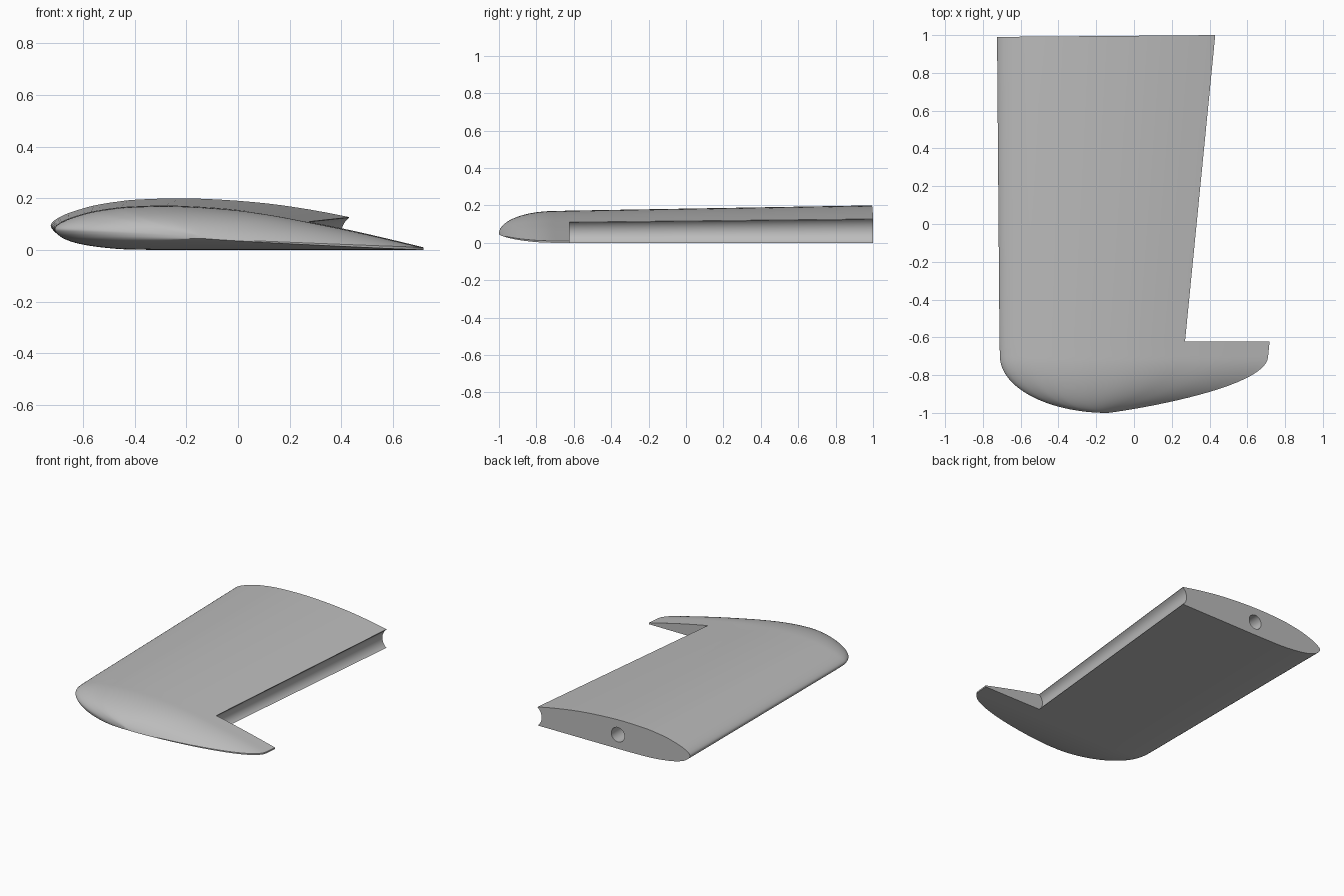
import bpy, bmesh, math

if "Cube" in bpy.data.objects:
    bpy.data.objects.remove(bpy.data.objects["Cube"])

grey = bpy.data.materials.new("plain grey")
grey.diffuse_color = (0.5, 0.5, 0.5, 1)
grey.use_nodes = True
grey.node_tree.nodes["Principled BSDF"].inputs["Base Color"].default_value = grey.diffuse_color


def loft(name, rings):
    """Skin a list of equal-length closed rings and cap both ends."""
    bm = bmesh.new()
    loops = [[bm.verts.new(p) for p in ring] for ring in rings]
    n = len(rings[0])
    for a, b in zip(loops, loops[1:]):
        for i in range(n):
            j = (i + 1) % n
            bm.faces.new((a[i], a[j], b[j], b[i]))
    bm.faces.new(loops[0])
    bm.faces.new(loops[-1])
    bmesh.ops.recalc_face_normals(bm, faces=bm.faces)
    mesh = bpy.data.meshes.new(name)
    bm.to_mesh(mesh)
    bm.free()
    mesh.materials.append(grey)
    obj = bpy.data.objects.new(name, mesh)
    bpy.context.collection.objects.link(obj)
    return obj


def refine(pts, steps=3):
    """Catmull-Rom refinement of an open profile."""
    out = []
    ext = [pts[0]] + pts + [pts[-1]]
    for p0, p1, p2, p3 in zip(ext, ext[1:], ext[2:], ext[3:]):
        for s in range(steps):
            t = s / steps
            out.append(tuple(0.5 * (2 * b + (c - a) * t + (2 * a - 5 * b + 4 * c - d) * t * t
                                    + (3 * b - a - 3 * c + d) * t ** 3)
                             for a, b, c, d in zip(p0, p1, p2, p3)))
    return out + [pts[-1]]


# Flat-bottomed aerofoil: chord fraction, thickness fraction
curved = [(1, .06), (.9, .26), (.8, .45), (.7, .62), (.6, .78), (.5, .9), (.4, .97),
          (.3, 1), (.2, .975), (.15, .93), (.1, .86), (.05, .74), (.025, .655),
          (.0125, .595), (.004, .535), (0, .47), (.004, .4), (.0125, .33), (.03, .24),
          (.06, .155), (.1, .09), (.15, .04), (.2, .012), (.3, 0)]
profile = refine(curved) + [(.5, 0), (.75, 0), (1, 0)]


def section(y, lead, trail, low, high, skew=0):
    return [(lead + u * (trail - lead), y + skew * (u - .69), low + v * (high - low))
            for u, v in profile]


# Straight panel, then the rounded tip
rings = [section(1, -.725, .95, 0, .2, .014), section(-.62, -.712, .718, 0, .172)]
steps = 22
for k in range(steps + 1):
    a = math.radians(86) * k / steps
    c = math.cos(a)
    rings.append(section(-.7 - .3 * math.sin(a), -.14 - .57 * c, -.14 + .85 * c ** 1.8,
                         .045 * (1 - c ** 1.5), .05 + .12 * c))
wing = loft("wing_panel", rings)


# Trailing-edge cutter with a rounded nose that leaves a concave cove
def cove(y, x, h, sag):
    r = (h * h / 4 + sag * sag) / (2 * sag)
    half = math.asin(min(1, h / 2 / r))
    arc = []
    for i in range(17):
        t = half * (1 - 2 * i / 16)
        arc.append((x - sag + r - r * math.cos(t), y, h / 2 + r * math.sin(t)))
    return [(x, y, .4)] + arc + [(x, y, -.2), (1.3, y, -.2), (1.3, y, .4)]


flap_cutter = loft("flap_cutter", [cove(-.622, .27, .108, .027), cove(1.1, .44, .126, .031)])


# Spar bore running in from the root
def circle(y, x, z, r):
    return [(x + r * math.cos(math.tau * i / 32), y, z + r * math.sin(math.tau * i / 32))
            for i in range(32)]


bore_cutter = loft("bore_cutter", [circle(1.1, -.18, .097, .05), circle(-.6, -.15, .09, .05)])

for cutter in (flap_cutter, bore_cutter):
    cutter.hide_render = True
    mod = wing.modifiers.new(cutter.name, 'BOOLEAN')
    mod.operation = 'DIFFERENCE'
    mod.solver = 'EXACT'
    mod.object = cutter

# Apply the cuts, then shade smooth with sharp rims
bpy.context.view_layer.objects.active = wing
wing.select_set(True)
for mod in list(wing.modifiers):
    bpy.ops.object.modifier_apply(modifier=mod.name)
for cutter in (flap_cutter, bore_cutter):
    bpy.data.objects.remove(cutter)
bpy.ops.object.shade_smooth_by_angle(angle=math.radians(30))
